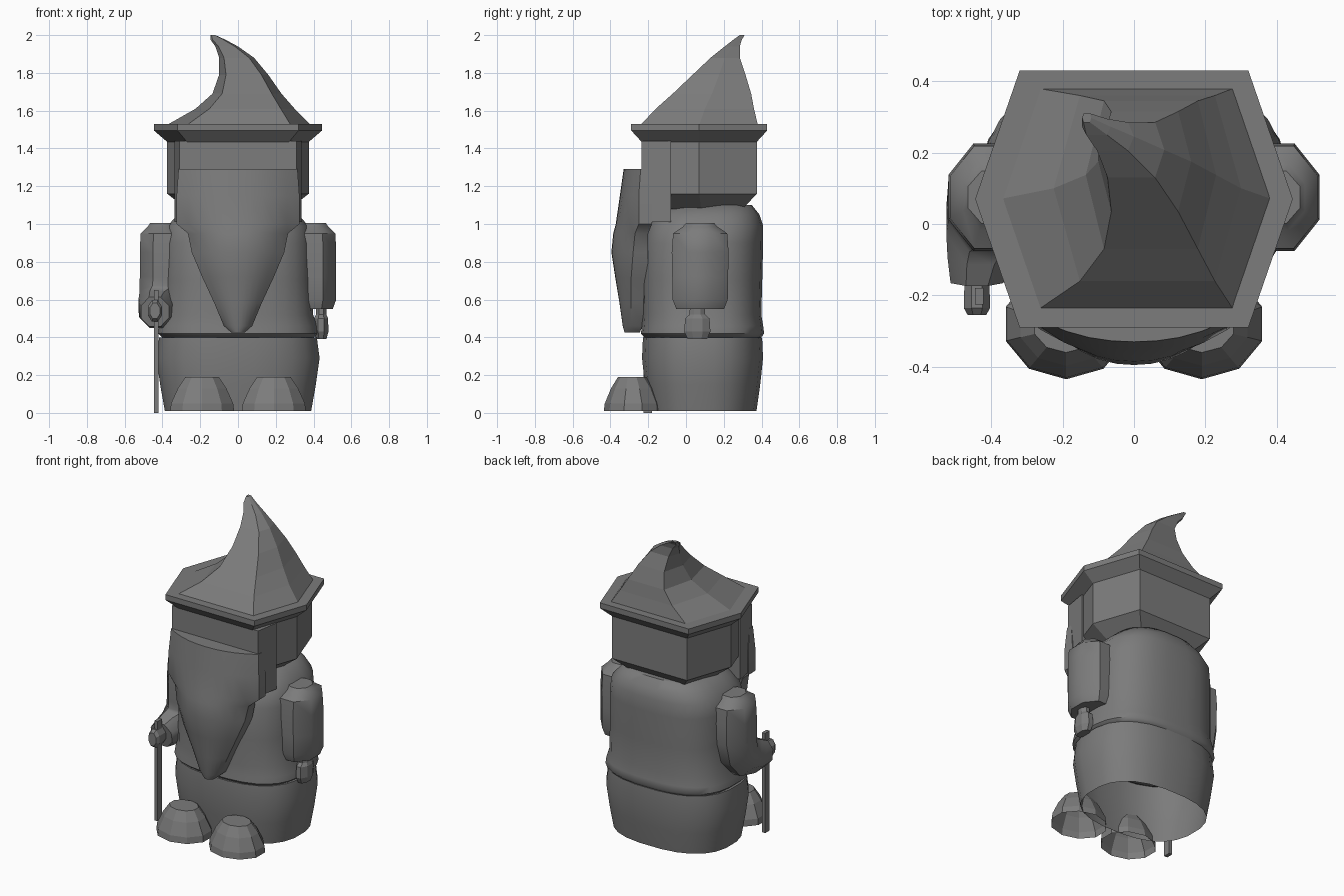
import bpy, bmesh
from math import sin, cos, pi, radians
from mathutils import Vector, Matrix

cube = bpy.data.objects.get("Cube")
if cube:
    bpy.data.objects.remove(cube, do_unlink=True)

stone = bpy.data.materials.new("grey_stone")
stone.use_nodes = True
GREY = (0.2, 0.2, 0.2, 1)
stone.diffuse_color = GREY
stone.node_tree.nodes["Principled BSDF"].inputs["Base Color"].default_value = GREY


def loft(name, rings, smooth=None, start_cap=True, end_cap=True):
    """Skin a list of equal-length point rings."""
    bm = bmesh.new()
    loops = [[bm.verts.new(p) for p in ring] for ring in rings]
    n = len(loops[0])
    for a, b in zip(loops, loops[1:]):
        for i in range(n):
            j = (i + 1) % n
            bm.faces.new((a[i], a[j], b[j], b[i]))
    if start_cap:
        bm.faces.new(loops[0])
    if end_cap:
        bm.faces.new(loops[-1])
    bmesh.ops.recalc_face_normals(bm, faces=bm.faces)
    mesh = bpy.data.meshes.new(name)
    bm.to_mesh(mesh)
    bm.free()
    mesh.materials.append(stone)
    obj = bpy.data.objects.new(name, mesh)
    bpy.context.collection.objects.link(obj)
    if smooth:
        bpy.ops.object.select_all(action='DESELECT')
        obj.select_set(True)
        bpy.context.view_layer.objects.active = obj
        bpy.ops.object.shade_smooth_by_angle(angle=radians(smooth))
    return obj


def oval(center, rx, ry, n=8, power=2, tilt=0):
    """Superellipse ring, tilted about x."""
    turn = Matrix.Rotation(radians(tilt), 3, 'X')
    pts = []
    for i in range(n):
        a = 2 * pi * (i + 0.5) / n
        c, s = cos(a), sin(a)
        e = 2 / power
        p = Vector((rx * abs(c) ** e * (1 if c > 0 else -1),
                    ry * abs(s) ** e * (1 if s > 0 else -1), 0))
        pts.append(Vector(center) + turn @ p)
    return pts


def span(z, x0, x1, y0, y1, n=8, power=2):
    """Oval ring filling the given extents."""
    return oval(((x0 + x1) / 2, (y0 + y1) / 2, z), (x1 - x0) / 2, (y1 - y0) / 2, n, power)


def hexagon(z, x0, x1, y0, y1, corner=0.72):
    """Six-sided ring with points on the left and right."""
    cx, cy = (x0 + x1) / 2, (y0 + y1) / 2
    hx = (x1 - x0) / 2 * corner
    return [(x0, cy, z), (cx - hx, y0, z), (cx + hx, y0, z),
            (x1, cy, z), (cx + hx, y1, z), (cx - hx, y1, z)]


# Trousers, an open shell underneath
loft("trousers", [span(z, -w, w, f, b, 24, 2.5) for z, w, f, b in (
    (0.01, 0.39, -0.2, 0.375), (0.15, 0.415, -0.22, 0.395),
    (0.29, 0.435, -0.235, 0.41), (0.4, 0.42, -0.23, 0.405))],
    smooth=35, start_cap=False)

# Tunic with a soft hem and rounded shoulders
loft("tunic", [span(z, -w, w, f, b, 28, 2.7) for z, w, f, b in (
    (0.395, 0.4, -0.215, 0.395), (0.42, 0.425, -0.24, 0.415),
    (0.46, 0.42, -0.235, 0.41), (0.52, 0.4, -0.23, 0.4),
    (0.7, 0.395, -0.235, 0.405), (0.9, 0.39, -0.225, 0.41),
    (0.99, 0.375, -0.2, 0.41), (1.05, 0.32, -0.16, 0.39),
    (1.1, 0.26, -0.08, 0.35))], smooth=50)

# Head and hat brim
loft("head", [hexagon(1.08, -0.27, 0.27, -0.14, 0.3),
              hexagon(1.16, -0.375, 0.375, -0.235, 0.375),
              hexagon(1.46, -0.375, 0.375, -0.235, 0.375)])
loft("hat_brim", [hexagon(1.435, -0.375, 0.375, -0.235, 0.375),
                  hexagon(1.495, -0.445, 0.445, -0.29, 0.43),
                  hexagon(1.53, -0.445, 0.445, -0.29, 0.43)])

# Bent pointed hat
loft("hat_cone", [hexagon(*r) for r in (
    (1.525, -0.375, 0.385, -0.24, 0.38), (1.61, -0.225, 0.3, -0.16, 0.36),
    (1.69, -0.135, 0.23, -0.07, 0.345), (1.79, -0.1, 0.16, 0.035, 0.315),
    (1.88, -0.1, 0.085, 0.13, 0.285), (1.94, -0.12, 0, 0.205, 0.285),
    (1.975, -0.145, -0.065, 0.25, 0.295), (2.0, -0.145, -0.12, 0.285, 0.31))])


def beard_ring(z, w, front, side, back):
    n = 10
    pts = [(w * t, front + (side - front) * abs(t) ** 2.2, z)
           for t in (2 * i / n - 1 for i in range(n + 1))]
    return pts + [(w, back, z), (-w, back, z)]


# Long tapering beard
loft("beard", [beard_ring(*r) for r in (
    (1.29, 0.315, -0.33, -0.24, -0.2), (1.15, 0.325, -0.35, -0.25, -0.18),
    (1.0, 0.325, -0.372, -0.25, -0.18), (0.95, 0.265, -0.385, -0.27, -0.2),
    (0.85, 0.245, -0.395, -0.28, -0.2), (0.72, 0.19, -0.375, -0.29, -0.2),
    (0.58, 0.125, -0.352, -0.29, -0.21), (0.46, 0.075, -0.335, -0.29, -0.23),
    (0.425, 0.035, -0.325, -0.3, -0.245))], smooth=40)


def box_ring(z, s, front):
    return [(s * x, y, z) for x, y in
            ((0.25, front), (0.31, front), (0.335, -0.08), (0.25, -0.08))]


for s, side in ((1, "left"), (-1, "right")):
    # Sideburns joining the beard to the hat
    loft(side + "_sideburn", [box_ring(1.01, s, -0.23), box_ring(1.29, s, -0.235),
                              box_ring(1.44, s, -0.235)])
    # Domed shoes, open underneath
    loft(side + "_shoe", [oval((s * 0.19, y, z), rx, ry, 10) for z, y, rx, ry in (
        (0.01, -0.28, 0.178, 0.155), (0.05, -0.28, 0.173, 0.15),
        (0.13, -0.282, 0.135, 0.115), (0.19, -0.285, 0.093, 0.075))],
        start_cap=False)

# Left arm hanging straight
upper = ((1.005, 0.07, 0.08), (0.985, 0.085, 0.1), (0.95, 0.125, 0.155),
         (0.85, 0.13, 0.163), (0.72, 0.13, 0.16))
lower = ((0.6, 0.13, 0.158), (0.55, 0.11, 0.137))
loft("left_sleeve", [oval((0.4, 0.075, z), rx, ry) for z, rx, ry in upper + lower], smooth=45)
loft("left_hand", [oval((0.44, 0.06, z), rx, ry) for z, rx, ry in (
    (0.57, 0.03, 0.042), (0.52, 0.03, 0.045), (0.5, 0.04, 0.07),
    (0.43, 0.042, 0.075), (0.39, 0.03, 0.055))])

# Right arm bent forward to hold the stick
bend = ((-0.405, 0.06, 0.63, 0.125, 0.15, -18), (-0.415, 0.01, 0.57, 0.12, 0.135, -45),
        (-0.43, -0.08, 0.545, 0.1, 0.11, -70), (-0.44, -0.16, 0.535, 0.08, 0.085, -80))
loft("right_sleeve", [oval((-0.4, 0.075, z), rx, ry) for z, rx, ry in upper]
     + [oval((x, y, z), rx, ry, tilt=t) for x, y, z, rx, ry, t in bend], smooth=45)
loft("right_hand", [oval((-0.44, y, 0.54), rx, rz, tilt=-90) for y, rx, rz in (
    (-0.14, 0.03, 0.04), (-0.17, 0.038, 0.06), (-0.235, 0.04, 0.062), (-0.255, 0.028, 0.045))])

# Walking stick
loft("stick", [[(x, y, z) for x, y in ((-0.445, -0.225), (-0.422, -0.225),
                                       (-0.422, -0.18), (-0.445, -0.18))]
               for z in (0, 0.65)])
